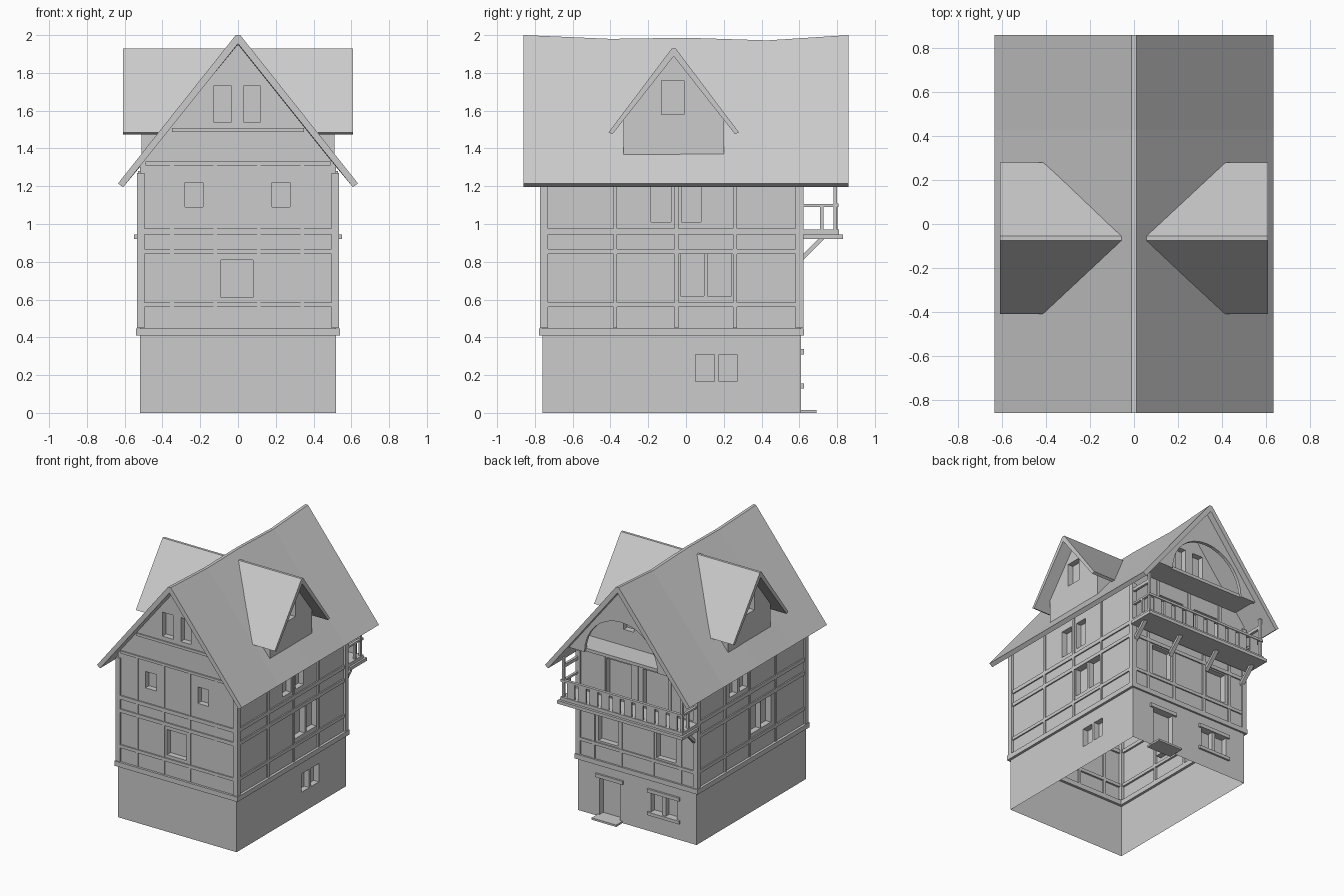
import bpy, bmesh, math
from mathutils import Vector

if "Cube" in bpy.data.objects:
    bpy.data.objects.remove(bpy.data.objects["Cube"])

S = 1.27          # main roof slope
DS = 1.304        # dormer roof slope


def finish(bm, name, recalc=True):
    if recalc:
        bmesh.ops.recalc_face_normals(bm, faces=bm.faces[:])
    me = bpy.data.meshes.new(name)
    bm.to_mesh(me)
    bm.free()
    ob = bpy.data.objects.new(name, me)
    bpy.context.collection.objects.link(ob)
    return ob


def clip(bm, planes):
    for co, no in planes:
        bmesh.ops.bisect_plane(bm, geom=bm.verts[:] + bm.edges[:] + bm.faces[:],
                               plane_co=co, plane_no=no, clear_outer=True)


def boxes(name, items):
    """One object made of (x0,x1,y0,y1,z0,z1) boxes."""
    bm = bmesh.new()
    for x0, x1, y0, y1, z0, z1 in items:
        for v in bmesh.ops.create_cube(bm, size=1)['verts']:
            v.co = Vector(((x0 + x1) / 2 + v.co.x * (x1 - x0),
                           (y0 + y1) / 2 + v.co.y * (y1 - y0),
                           (z0 + z1) / 2 + v.co.z * (z1 - z0)))
    return finish(bm, name)


def loft(name, rings, planes=()):
    """Closed solid through a list of equal-length rings."""
    bm = bmesh.new()
    rs = [[bm.verts.new(p) for p in r] for r in rings]
    n = len(rs[0])
    for a, b in zip(rs, rs[1:]):
        for i in range(n):
            j = (i + 1) % n
            bm.faces.new((a[i], a[j], b[j], b[i]))
    bm.faces.new(rs[0])
    bm.faces.new(rs[-1])
    bmesh.ops.recalc_face_normals(bm, faces=bm.faces[:])
    clip(bm, planes)
    return finish(bm, name, False)


def wall(name, axis, pos, sgn, u, v, holes, planes=(), depth=0.045):
    """Thin wall sheet with recessed openings (u0,u1,v0,v1)."""
    bm = bmesh.new()

    def P(a, b, d=0.0):
        q = pos - sgn * d
        return bm.verts.new((a, q, b) if axis == 'y' else (q, a, b))

    us = sorted({*u, *(h[k] for h in holes for k in (0, 1))})
    vs = sorted({*v, *(h[k] for h in holes for k in (2, 3))})
    for a0, a1 in zip(us, us[1:]):
        for b0, b1 in zip(vs, vs[1:]):
            ca, cb = (a0 + a1) / 2, (b0 + b1) / 2
            if not any(h[0] < ca < h[1] and h[2] < cb < h[3] for h in holes):
                bm.faces.new((P(a0, b0), P(a1, b0), P(a1, b1), P(a0, b1)))
    bmesh.ops.remove_doubles(bm, verts=bm.verts[:], dist=1e-5)
    for a0, a1, b0, b1 in holes:
        c = [(a0, b0), (a1, b0), (a1, b1), (a0, b1)]
        o = [P(*k) for k in c]
        i = [P(*k, depth) for k in c]
        for k in range(4):
            m = (k + 1) % 4
            bm.faces.new((o[k], o[m], i[m], i[k]))
        bm.faces.new(i)
    if (axis == 'y') == (sgn > 0):
        bmesh.ops.reverse_faces(bm, faces=bm.faces[:])
    bmesh.ops.dissolve_limit(bm, angle_limit=0.01, verts=bm.verts[:], edges=bm.edges[:])
    clip(bm, planes)
    return finish(bm, name, False)


# walls with windows and door
gable = [((0, 0, 1.965), (S, 0, 1)), ((0, 0, 1.965), (-S, 0, 1))]
attic = [(-.13, -.035, 1.54, 1.73), (.03, .12, 1.54, 1.73)]
wall("front_wall", 'y', -.76, -1, (-.52, .52), (0, 2), attic + [
    (-.28, -.185, 1.09, 1.22), (.18, .275, 1.09, 1.22), (-.09, .08, .61, .81)], gable)
wall("back_wall", 'y', .61, 1, (-.52, .52), (0, 2), attic + [
    (.05, .27, .98, 1.27), (-.27, -.05, .98, 1.27), (.17, .34, .6, .83),
    (-.34, -.17, .6, .83), (.15, .33, 0.005, .31), (-.35, -.12, .155, .31)], gable)
wall("right_wall", 'x', .52, 1, (-.76, .61), (0, 1.3), [
    (-.185, -.08, 1.01, 1.22), (-.025, .08, 1.01, 1.22), (-.03, .095, .62, .84),
    (.115, .24, .62, .84), (.05, .15, .165, .31), (.175, .27, .165, .31)])
wall("left_wall", 'x', -.52, -1, (-.76, .61), (0, 1.3), [
    (-.03, .07, 1.01, 1.22), (.10, .20, 1.01, 1.22), (-.19, -.07, .62, .84),
    (-.32, -.20, .62, .84)])

# timber framing
rails = [(.56, .585), (.84, .868), (.945, .975)]
for name, s in (("right_timbers", 1), ("left_timbers", -1)):
    X = sorted((s * .505, s * .53))
    items = [(*X, -.765, .615, a, b) for a, b in rails]
    items += [(*X, y - .01, y + .01, .45, 1.28) for y in (-.375, -.05, .26)]
    boxes(name, items)
boxes("front_timbers",
      [(-.525, .525, -.77, -.745, a, b) for a, b in rails]
      + [(-.49, .49, -.77, -.745, 1.31, 1.33), (-.35, .35, -.77, -.745, 1.487, 1.508)]
      + [(x - .01, x + .01, -.766, -.745, .45, 1.31) for x in (-.35, -.12, .11, .34)])
boxes("back_timbers",
      [(-.525, .525, .595, .62, a, b) for a, b in rails]
      + [(x - .012, x + .012, .595, .618, .45, .92) for x in (-.38, -.14, .14, .38)]
      + [(x - .012, x + .012, .595, .618, .97, 1.38) for x in (-.29, 0, .29)])
boxes("corner_posts", [(*sorted((s * .495, s * .535)), y0, y1, .45, 1.27)
                       for s in (1, -1) for y0, y1 in ((-.772, -.73), (.58, .622))])
boxes("sill_beams",
      [(*sorted((s * .50, s * .54)), -.775, .622, .41, .448) for s in (1, -1)]
      + [(-.54, .54, -.778, -.74, .41, .448), (-.54, .54, .59, .625, .41, .448)])

# stone trim around door and back window
boxes("stone_trim", [(.12, .36, .60, .625, .31, .338), (-.375, -.095, .60, .625, .31, .338),
                     (-.375, -.095, .60, .625, .13, .155), (-.25, -.22, .57, .61, .155, .31)])
boxes("door_step", [(.13, .345, .56, .69, 0, .015)])

# main roof, ridge gently sagging between the gables
rings = []
for y, z in ((-.86, 2.0), (-.4, 1.98), (0, 1.986), (.43, 1.972), (.86, 2.0)):
    rings.append([(x, y, h) for x, h in (
        (-.635, 1.215), (-.012, z), (.012, z), (.635, 1.215),
        (.608, 1.195), (0, z - .045), (-.608, 1.195))])
loft("main_roof", rings)

# dormers on both slopes
for side, s in (("right", 1), ("left", -1)):
    prof = [(-.41, 1.485), (-.075, 1.93), (-.055, 1.93), (.28, 1.485),
            (.26, 1.475), (-.065, 1.888), (-.39, 1.475)]
    cut = [((0, 0, 1.965), (-s * S, 0, -1))]
    loft(side + "_dormer_roof", [[(s * x, y, z) for y, z in prof] for x in (.61, .02)], cut)
    wall(side + "_dormer_front", 'x', s * .51, s, (-.33, .20), (1.33, 1.93),
         [(-.13, -.01, 1.58, 1.76)],
         [((0, -.065, 1.91), (0, DS, 1)), ((0, -.065, 1.91), (0, -DS, 1))])
    for tag, y0, y1 in (("near", -.33, -.32), ("far", .19, .20)):
        loft(f"{side}_dormer_{tag}_cheek",
             [[(s * .51, y, 1.33), (s * .51, y, 1.56), (s * .33, y, 1.56)] for y in (y0, y1)])

# balcony floor, edge beam and brackets
boxes("balcony_floor", [(-.535, .535, .61, .81, .945, .97), (-.55, .55, .62, .83, .92, .945)])
for i, x in enumerate((-.5, -.17, .17, .5)):
    loft(f"balcony_bracket_{i}", [[(k, .61, .80), (k, .735, .925), (k, .705, .925), (k, .61, .83)]
                                  for k in (x - .015, x + .015)])

# balcony railing and posts
rail = [(-.535, .535, .785, .808, 1.09, 1.108)]
for s in (1, -1):
    X = sorted((s * .51, s * .53))
    rail += [(*X, .61, .80, 1.09, 1.105), (*X, .71, .727, .97, 1.09),
             (*X, .78, .80, .97, 1.28), (*X, .61, .80, 1.2, 1.225)]
rail += [(x - .034, x + .034, .79, .802, .97, 1.09) for x in (-.45 + i * .1 for i in range(10))]
boxes("balcony_railing", rail)

# gable loggia: soffit shelf and arched board below the roof
boxes("gable_shelf", [(-.44, .44, .61, .80, 1.385, 1.41)])
R = .32
n = 16
bm = bmesh.new()
rows = []
for i in range(n + 1):
    t = math.pi * i / n
    c, h = math.cos(t), math.sin(t)
    # outer point: where a ray from the arch centre meets the roof underside
    r = (1.97 - 1.385) / (h + S * abs(c))
    ins, out = (R * c, 1.385 + R * h), (r * c, 1.385 + r * h)
    rows.append([bm.verts.new((p[0], y, p[1])) for p, y in
                 ((ins, .79), (out, .79), (out, .815), (ins, .815))])
for a, b in zip(rows, rows[1:]):
    for k in range(4):
        m = (k + 1) % 4
        bm.faces.new((a[k], a[m], b[m], b[k]))
bm.faces.new(rows[0])
bm.faces.new(rows[-1])
finish(bm, "gable_arch")
